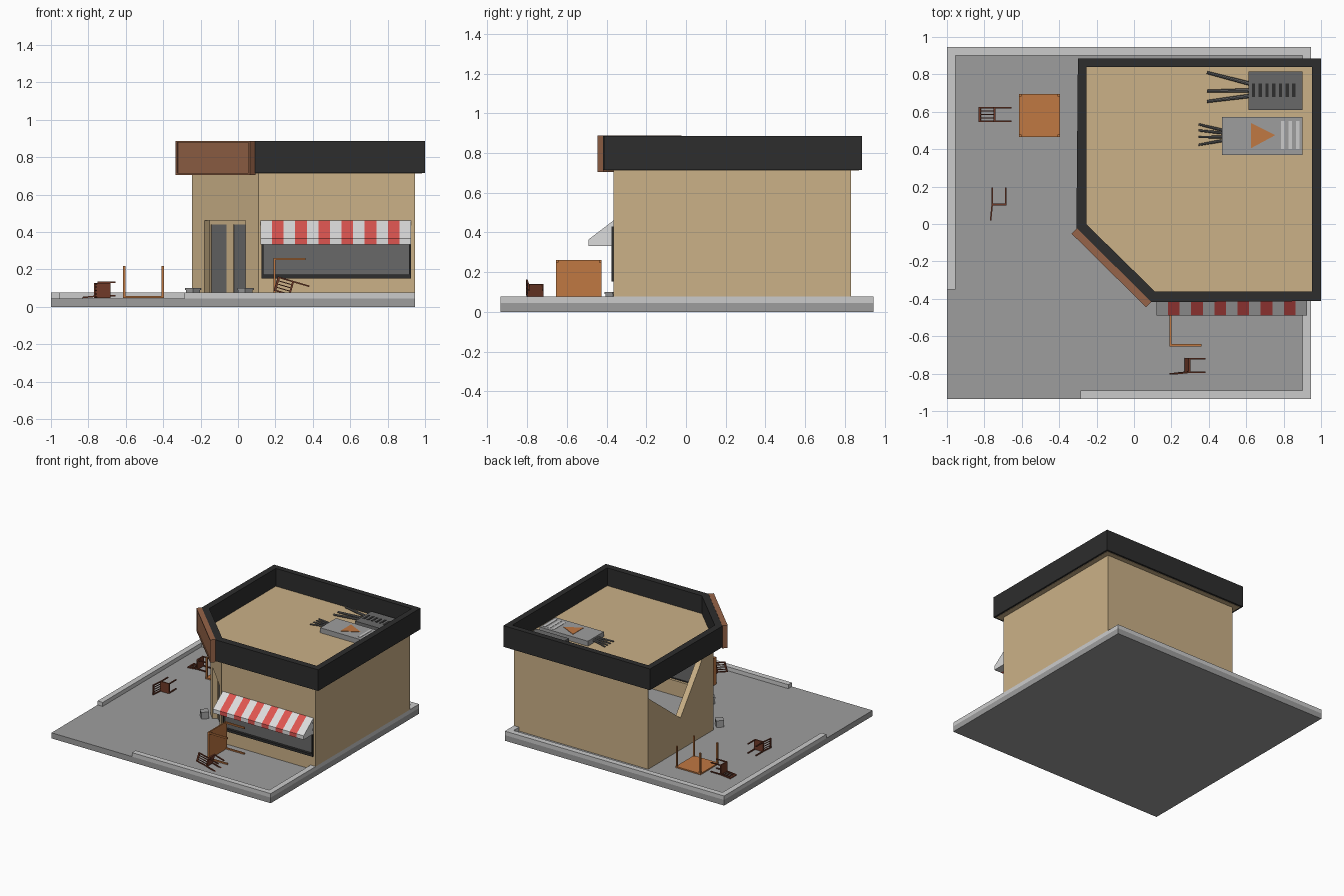
import bpy, bmesh, math
from mathutils import Matrix, Vector

if "Cube" in bpy.data.objects:
    bpy.data.objects.remove(bpy.data.objects["Cube"])


def lin(c):
    c /= 255
    return c / 12.92 if c <= 0.04045 else ((c + 0.055) / 1.055) ** 2.4


def material(name, r, g, b):
    m = bpy.data.materials.new(name)
    m.diffuse_color = (lin(r), lin(g), lin(b), 1)
    m.use_nodes = True
    m.node_tree.nodes["Principled BSDF"].inputs["Base Color"].default_value = m.diffuse_color
    return m


TAN = material("tan plaster", 203, 177, 135)
DARK = material("charcoal", 45, 45, 45)
BROWN = material("sign brown", 150, 100, 72)
GREY = material("paving grey", 158, 158, 158)
PALE = material("curb grey", 203, 203, 203)
RED = material("awning red", 222, 85, 80)
WHITE = material("awning white", 220, 220, 220)
GLASS = material("dark glass grey", 105, 105, 105)
ORANGE = material("table orange", 192, 120, 66)
WOOD = material("chair brown", 112, 58, 40)
I = Matrix.Identity(4)


def finish(name, bm, *mats):
    bmesh.ops.recalc_face_normals(bm, faces=bm.faces)
    me = bpy.data.meshes.new(name)
    bm.to_mesh(me)
    bm.free()
    for m in mats:
        me.materials.append(m)
    ob = bpy.data.objects.new(name, me)
    bpy.context.collection.objects.link(ob)
    return ob


def add_box(bm, lo, hi, M=I):
    lo, hi = Vector(lo), Vector(hi)
    S = Matrix.Diagonal((*(hi - lo), 1))
    bmesh.ops.create_cube(bm, size=1, matrix=M @ Matrix.Translation((lo + hi) / 2) @ S)


def boxes(name, mat, parts, M=I):
    bm = bmesh.new()
    for lo, hi in parts:
        add_box(bm, lo, hi, M)
    return finish(name, bm, mat)


def prism(name, mat, pts, z0, z1, M=I):
    bm = bmesh.new()
    f = bm.faces.new([bm.verts.new(M @ Vector((x, y, z0))) for x, y in pts])
    ext = bmesh.ops.extrude_face_region(bm, geom=[f])["geom"]
    d = M.to_3x3() @ Vector((0, 0, z1 - z0))
    bmesh.ops.translate(bm, vec=d, verts=[v for v in ext if isinstance(v, bmesh.types.BMVert)])
    return finish(name, bm, mat)


def ring(name, mat, outer, inner, z0, z1):
    bm = bmesh.new()
    loops = [[bm.verts.new((x, y, z)) for x, y in p]
             for p, z in ((outer, z0), (outer, z1), (inner, z1), (inner, z0))]
    n = len(outer)
    for a in range(4):
        A, B = loops[a], loops[(a + 1) % 4]
        for i in range(n):
            j = (i + 1) % n
            bm.faces.new((A[i], A[j], B[j], B[i]))
    return finish(name, bm, mat)


def cut(ob, cutter):
    cutter.hide_render = True
    mod = ob.modifiers.new("cut", "BOOLEAN")
    mod.object, mod.operation, mod.solver = cutter, "DIFFERENCE", "EXACT"
    bpy.context.view_layer.objects.active = ob
    bpy.ops.object.modifier_apply(modifier=mod.name)
    bpy.data.objects.remove(cutter)


def frame(up, back, origin):
    # orientation with local z = up, local y = back
    z, y = Vector(up).normalized(), Vector(back).normalized()
    R = Matrix((y.cross(z), y, z)).transposed().to_4x4()
    return Matrix.Translation(origin) @ R


# ground slab and curbs
boxes("paving_slab", GREY, [((-1, -.935, 0), (.945, .945, .045))])
boxes("curb", PALE, [((-1, -.35, .045), (-.955, .9, .077)),
                     ((-1, .9, .045), (.945, .945, .077)),
                     ((.9, -.89, .045), (.945, .9, .077)),
                     ((-.285, -.935, .045), (.945, -.89, .077))])

# walls with cut corner, window, doorway and broken side
walls = ring("walls", TAN,
             [(-.245, .83), (.945, .83), (.945, -.365), (.11, -.365), (-.245, 0)],
             [(-.2, .785), (.9, .785), (.9, -.32), (.13, -.32), (-.2, .02)], .045, .725)
corner = Matrix.Translation((-.245, 0, 0)) @ Matrix.Rotation(math.atan2(-.365, .355), 4, "Z")
cut(walls, boxes("window_cutter", TAN, [((.135, -.5, .165), (.915, -.25, .44))]))
cut(walls, boxes("door_cutter", TAN, [((.093, -.1, .03), (.409, .1, .46))], corner))
YZ = Matrix(((0, 0, 1, 0), (1, 0, 0, 0), (0, 1, 0, 0), (0, 0, 0, 1)))
cut(walls, prism("break_cutter", TAN,
                 [(.825, .61), (.42, .3), (.17, .63), (.12, .71), (.825, .71)], -.3, -.19, YZ))

# roof and parapet
roof_in = [(-.253, .84), (.952, .84), (.952, -.362), (.113, -.362), (-.253, -.003)]
roof_out = [(-.3, .885), (1, .885), (1, -.412), (.09, -.418), (-.308, -.025)]
prism("roof", TAN, [(-.285, .87), (.985, .87), (.985, -.397), (.1, -.4), (-.29, -.018)], .713, .742)
ring("parapet", DARK, roof_out, roof_in, .715, .885)

# corner sign board with raised rim
sign = Matrix.Translation((-.308, -.025, 0)) @ Matrix.Rotation(math.atan2(-.393, .398), 4, "Z")
boxes("sign_board", BROWN, [((0, -.03, .705), (.56, .003, .887)),
                            ((0, -.037, .705), (.56, -.03, .715)),
                            ((0, -.037, .877), (.56, -.03, .887)),
                            ((0, -.037, .715), (.01, -.03, .877)),
                            ((.55, -.037, .715), (.56, -.03, .877))], sign)

# doors in the recess
boxes("door_glass", GLASS, [((.1, .042, .045), (.402, .047, .445))], corner)
boxes("door_frame", TAN, [((.093, .038, .44), (.409, .05, .46)),
                          ((.093, .038, .045), (.105, .05, .44)),
                          ((.397, .038, .045), (.409, .05, .44)),
                          ((.226, .038, .045), (.276, .05, .44))], corner)

# planters beside the door
for k, u in enumerate((.06, .462)):
    boxes(f"planter_{k}", GREY, [((u - .027, -.08, .045), (u + .027, -.026, .09)),
                                 ((u - .03, -.083, .09), (u + .03, -.023, .1))], corner)

# shop window
boxes("window_glass", GLASS, [((.135, -.355, .165), (.915, -.345, .44))])
boxes("window_frame", DARK, [((.125, -.375, .152), (.925, -.34, .172)),
                             ((.125, -.375, .43), (.925, -.34, .445)),
                             ((.125, -.375, .172), (.135, -.34, .43)),
                             ((.915, -.375, .172), (.925, -.34, .43))])

# striped awning: one profile swept through 13 stripes
bm = bmesh.new()
profile = [(-.365, .46), (-.49, .365), (-.49, .333), (-.365, .333)]
N = 13
rings = [[bm.verts.new((.12 + .805 * i / N, y, z)) for y, z in profile] for i in range(N + 1)]
bm.faces.new(rings[0])
bm.faces.new(rings[-1])
for i in range(N):
    for j in range(4):
        k = (j + 1) % 4
        f = bm.faces.new((rings[i][j], rings[i][k], rings[i + 1][k], rings[i + 1][j]))
        f.material_index = i % 2
finish("awning", bm, WHITE, RED)

# rooftop units with vents, arrow plate and loose pipes
boxes("roof_unit_light", GREY, [((.47, .37, .742), (.9, .572, .782))])
boxes("roof_unit_dark", GLASS, [((.612, .61, .742), (.9, .815, .782))])
prism("arrow_plate", ORANGE, [(.625, .405), (.755, .475), (.625, .54)], .78, .785)
boxes("light_unit_vents", PALE, [((x, .4, .78), (x + .02, .55, .784)) for x in (.785, .825, .865)])
boxes("dark_unit_vents", DARK, [((.63 + .036 * i, .68, .78), (.648 + .036 * i, .75, .784))
                                for i in range(7)])


def pipes(name, ends, r):
    bm = bmesh.new()
    for a, b in ends:
        a, b = Vector((*a, .765)), Vector((*b, .757))
        d = b - a
        M = Matrix.Translation((a + b) / 2) @ d.to_track_quat("Z", "Y").to_matrix().to_4x4()
        bmesh.ops.create_cone(bm, cap_ends=True, segments=8, radius1=r, radius2=r * .7,
                              depth=d.length, matrix=M)
    return finish(name, bm, GLASS)


pipes("dark_unit_pipes", [((.62, .75), (.39, .81)), ((.62, .715), (.39, .71)),
                          ((.62, .685), (.39, .655))], .011)
pipes("light_unit_pipes", [((.48, .5), (.345, .533)), ((.48, .486), (.345, .5)),
                           ((.48, .465), (.345, .465)), ((.48, .447), (.345, .423))], .008)


# toppled tables: top at local z = 0, legs along local -z
def table(name, M):
    parts = [((-.11, -.115, -.01), (.11, .115, 0))]
    for sx in (-1, 1):
        for sy in (-1, 1):
            x, y = sx * .103, sy * .108
            parts.append(((x - .006, y - .006, -.172), (x + .006, y + .006, -.01)))
    boxes(name, ORANGE, parts, M)


table("table_upside_down", frame((0, 0, -1), (0, 1, 0), (-.505, .58, .047)))
table("table_on_side", frame((-1, 0, 0), (0, 1, 0), (.19, -.54, .152)))


# toppled chairs: seat at origin, backrest on local +y
def chair(name, up, back, origin):
    M = frame(up, back, origin)
    bm = bmesh.new()
    add_box(bm, (-.04, -.04, -.005), (.04, .04, .005), M)
    for sx in (-1, 1):
        for sy in (-1, 1):
            x, y = sx * .036, sy * .036
            add_box(bm, (x - .004, y - .004, -.09), (x + .004, y + .004, 0), M)
    B = M @ Matrix.Translation((0, .036, 0)) @ Matrix.Rotation(-.1, 4, "X")
    for x in (-.036, -.018, 0, .018, .036):
        w = .004 if abs(x) > .03 else .0025
        add_box(bm, (x - w, -w, 0), (x + w, w, .085), B)
    add_box(bm, (-.04, -.004, .075), (.04, .004, .087), B)
    finish(name, bm, WOOD)


chair("chair_on_back", (-1, 0, 0), (0, 0, -1), (-.745, .585, .094))
chair("chair_on_side", (0, -1, 0), (-1, 0, 0), (-.722, .105, .087))
chair("chair_tilted", (-.96, 0, .28), (0, -1, 0), (.285, -.757, .1))
